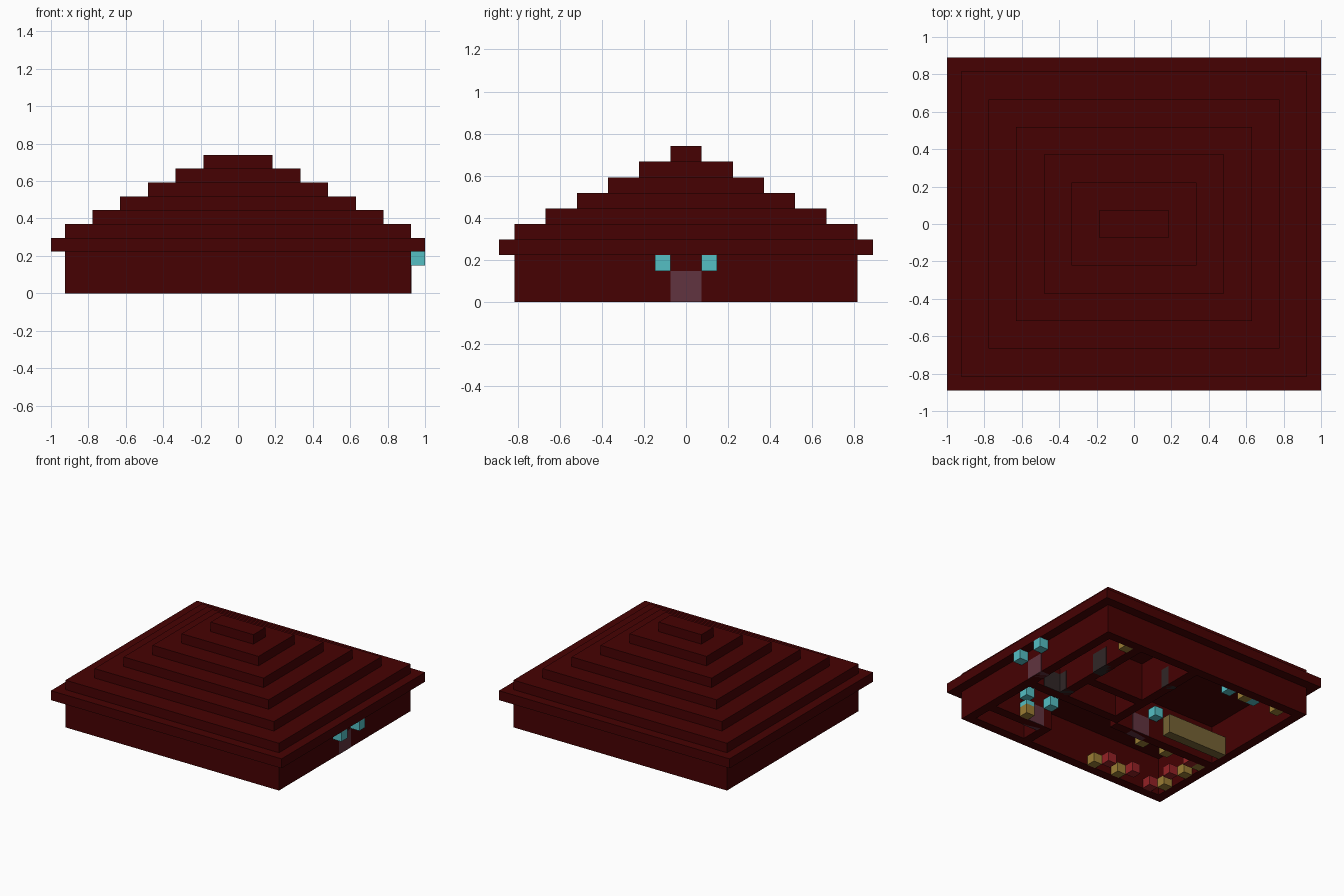
import bpy
import bmesh
from mathutils import Matrix, Vector

old = bpy.data.objects.get("Cube")
if old:
    bpy.data.objects.remove(old, do_unlink=True)

U = 2 / 27  # one building block


def material(name, rgb):
    m = bpy.data.materials.new(name)
    m.use_nodes = True
    m.diffuse_color = (*rgb, 1)
    m.node_tree.nodes["Principled BSDF"].inputs["Base Color"].default_value = (*rgb, 1)
    return m


MAROON = material("dark maroon brick", (0.061, 0.0004, 0.0006))
CYAN = material("cyan lantern", (0.09, 0.52, 0.55))
MAUVE = material("mauve door", (0.12, 0.034, 0.05))
TAN = material("tan wood", (0.33, 0.205, 0.035))
BROWN = material("brown counter wood", (0.18, 0.125, 0.035))
RED = material("red seat", (0.30, 0.016, 0.019))
GREY = material("grey panel", (0.03, 0.02, 0.02))


def boxes(name, mat, spans):
    """One object from boxes given in blocks as (x0, x1, y0, y1, z0, z1)."""
    bm = bmesh.new()
    for x0, x1, y0, y1, z0, z1 in spans:
        mid = Vector((x0 + x1, y0 + y1, z0 + z1)) * U / 2
        size = Vector((x1 - x0, y1 - y0, z1 - z0)) * U
        bmesh.ops.create_cube(bm, size=1, matrix=Matrix.LocRotScale(mid, None, size))
    me = bpy.data.meshes.new(name)
    bm.to_mesh(me)
    bm.free()
    me.materials.append(mat)
    ob = bpy.data.objects.new(name, me)
    bpy.context.scene.collection.objects.link(ob)
    return ob


def ring(hx, hy, w, z0, z1):
    """Four boxes round a rectangle, w blocks thick."""
    return [(-hx, hx, -hy, w - hy, z0, z1), (-hx, hx, hy - w, hy, z0, z1),
            (-hx, w - hx, w - hy, hy - w, z0, z1), (hx - w, hx, w - hy, hy - w, z0, z1)]


def cell(x, y, z=0):
    return (x - .5, x + .5, y - .5, y + .5, z, z + 1)


# Outer walls, overhanging eave and shrinking roof tiers
boxes("outer_walls", MAROON, ring(12.5, 11, 1, 0, 3))
boxes("roof_eave", MAROON, ring(13.5, 12, 2, 3, 4))
for i in range(6):
    hx, hy = 12.5 - 2 * i, 11 - 2 * i
    boxes(f"roof_tier_{i + 1}", MAROON, [(-hx, hx, -hy, hy, 4 + i, 5 + i)])

# Inner partitions
boxes("partition_walls", MAROON, [
    (-11.5, .5, -3, -2, 0, 4), (.5, 11.5, -2, -1, 0, 4),
    (.5, 1.5, -1, 10, 0, 4), (7.5, 8.5, -1, 10, 0, 4), (1.5, 7.5, 2, 3, 0, 4),
    (4.5, 11.5, -8, -7, 0, 4), (4.5, 5.5, -10, -8, 0, 4)])

# Doors, each a slab barely proud of its wall
boxes("entrance_door", MAUVE, [(11.45, 12.53, -1, 1, 0, 2)])
boxes("inner_doors", MAUVE, [
    (5.5, 7.5, -8.05, -6.95, 0, 2), (-3.5, -1.5, -3.05, -1.95, 0, 2)])
boxes("grey_panels", GREY, [
    (8.5, 10.5, -2.05, -.95, 0, 2), (7.45, 8.55, -1, 0, 0, 2),
    (7.45, 8.55, 4, 6, 0, 2), (.45, 1.55, 6, 7, 0, 2)])

# Lanterns beside the doors and along the back wall
boxes("entrance_lanterns", CYAN, [cell(13, s * 1.5, 2) for s in (-1, 1)])
boxes("inner_lanterns", CYAN, [
    cell(8, -6.5, 2), cell(5, -6.5, 2), cell(-4, -1.5, 2), cell(-1, -1.5, 2),
    (7.5, 8.5, -7, -6, 1, 1.5), cell(-7, 9.5), cell(-4, 9.5)])

# Long counter and small furniture
boxes("long_counter", BROWN, [(-11.5, -4.5, -1, 0, 0, 2)])
boxes("tables", TAN, [cell(x, y) for x, y in (
    (-3, -9.5), (-6, -9.5), (-11, -8.5), (-11, -5.5), (-11, -3.5),
    (-4, -3.5), (-7, -3.5), (8, -6.5), (9, 9.5), (-6, 9.5), (-10, 9.5))])
boxes("seats", RED, [cell(x, y) for x, y in (
    (-4, -8.5), (-7, -8.5), (-10, -9.5), (-10, -6.5), (-10, -3.5))])
